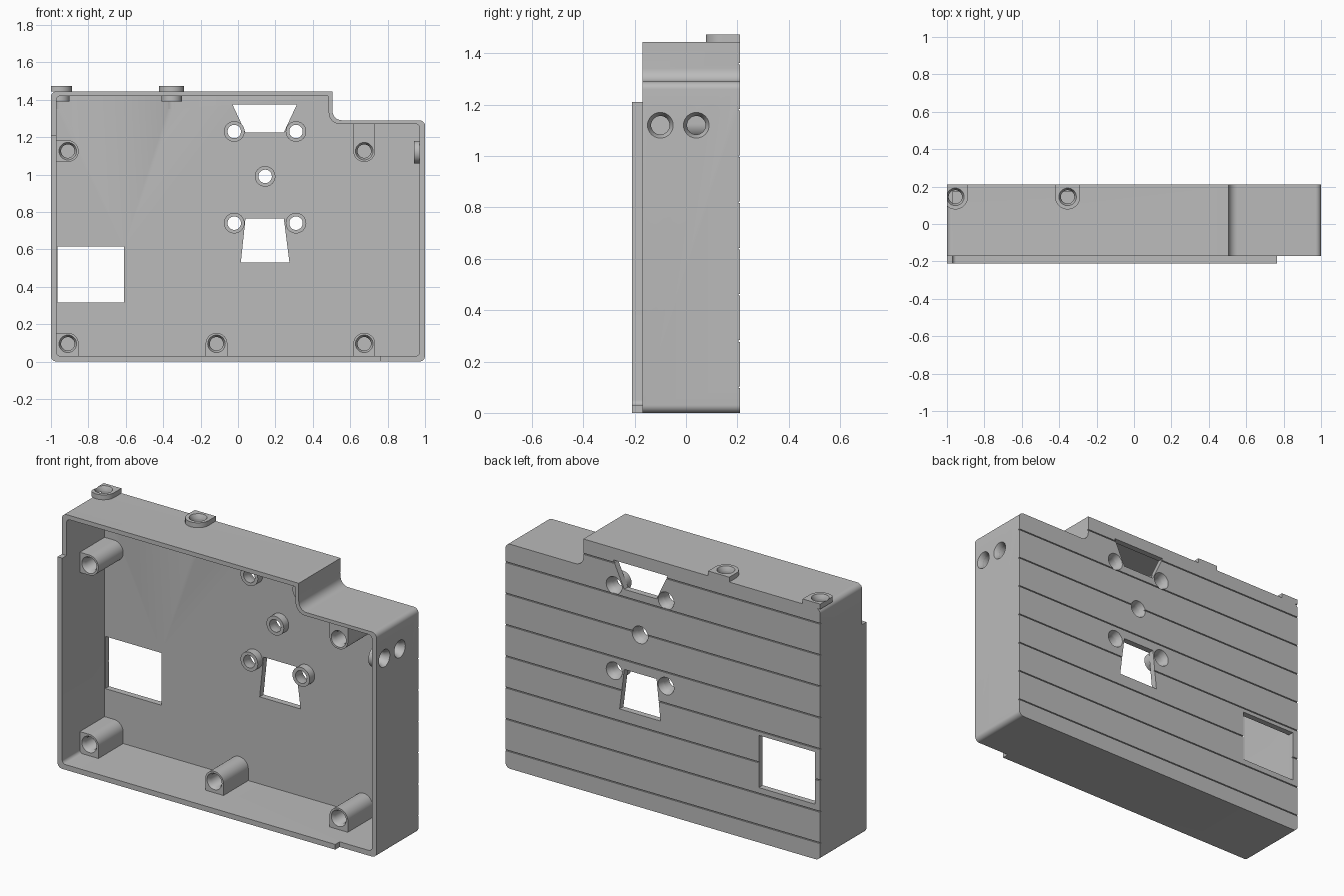
import bpy, bmesh, math
from mathutils import Vector

cube = bpy.data.objects.get("Cube")
if cube:
    bpy.data.objects.remove(cube, do_unlink=True)

grey = bpy.data.materials.new("plain grey")
grey.use_nodes = True
grey.diffuse_color = (0.5, 0.5, 0.5, 1)
grey.node_tree.nodes["Principled BSDF"].inputs["Base Color"].default_value = (0.5, 0.5, 0.5, 1)

PLACE = {
    "x": lambda a, b, d: (d, a, b),
    "y": lambda a, b, d: (a, d, b),
    "z": lambda a, b, d: (a, b, d),
}


def solid(name, axis, layers):
    """Closed solid lofted through (depth, outline) layers along an axis."""
    bm = bmesh.new()
    rings = [[bm.verts.new(PLACE[axis](a, b, d)) for a, b in pts] for d, pts in layers]
    n = len(rings[0])
    for low, high in zip(rings, rings[1:]):
        for i in range(n):
            j = (i + 1) % n
            bm.faces.new((low[i], low[j], high[j], high[i]))
    bm.faces.new(rings[0])
    bm.faces.new(rings[-1])
    bmesh.ops.recalc_face_normals(bm, faces=bm.faces)
    mesh = bpy.data.meshes.new(name)
    bm.to_mesh(mesh)
    bm.free()
    mesh.materials.append(grey)
    ob = bpy.data.objects.new(name, mesh)
    bpy.context.collection.objects.link(ob)
    return ob


def prism(name, axis, pts, d0, d1):
    return solid(name, axis, [(d0, pts), (d1, pts)])


def rect(a0, b0, a1, b1):
    return [(a0, b0), (a1, b0), (a1, b1), (a0, b1)]


def arc(a, b, r, start=0, end=360, steps=32):
    count = steps if end - start == 360 else steps + 1
    angles = [math.radians(start + (end - start) * i / steps) for i in range(count)]
    return [(a + r * math.cos(t), b + r * math.sin(t)) for t in angles]


def rounded(corners):
    """Right-angled outline from (a, b, radius) corners."""
    out = []
    for i, (a, b, r) in enumerate(corners):
        p = Vector((a, b))
        if r == 0:
            out.append((a, b))
            continue
        back = (Vector(corners[i - 1][:2]) - p).normalized()
        ahead = (Vector(corners[(i + 1) % len(corners)][:2]) - p).normalized()
        centre = p + r * (back + ahead)
        for k in range(9):
            t = math.pi / 2 * k / 8
            q = centre - r * (ahead * math.cos(t) + back * math.sin(t))
            out.append((q.x, q.y))
    return out


def cut(targets, cutter):
    """Subtract a cutter from each target, then discard it."""
    for ob in targets:
        mod = ob.modifiers.new("cut", "BOOLEAN")
        mod.operation = "DIFFERENCE"
        mod.solver = "EXACT"
        mod.object = cutter
        bpy.context.view_layer.objects.active = ob
        bpy.ops.object.modifier_apply(modifier=mod.name)
    bpy.data.objects.remove(cutter, do_unlink=True)


def bore(axis, a, b, steps):
    return solid("bore", axis, [(d, arc(a, b, r)) for d, r in steps])


parts = []


def part(ob):
    parts.append(ob)
    return ob


# Open-fronted case with a notched top corner
FLOOR = 0.175
case = part(prism("case", "y", rounded([
    (-1, 0, .03), (1, 0, .03), (1, 1.29, .03),
    (.505, 1.29, .05), (.505, 1.445, 0), (-1, 1.445, .03)]), -.21, .21))
cut([case], prism("cavity", "y", rounded([
    (-.97, .03, .02), (.97, .03, .02), (.97, 1.27, .02),
    (.485, 1.27, .06), (.485, 1.42, .01), (-.97, 1.42, .02)]), -.3, FLOOR))

# Raised lip remains only along one side and most of the bottom
cut([case], prism("lip_step", "y", [
    (-1.1, 1.21), (.765, 1.21), (.765, -.1),
    (1.1, -.1), (1.1, 1.6), (-1.1, 1.6)], -.3, -.17))

# Openings in the back panel
for outline in (
    rect(-.966, .315, -.61, .615),
    [(.04, 1.225), (.245, 1.225), (.315, 1.375), (-.03, 1.375)],
    [(.015, .53), (.275, .53), (.245, .765), (.04, .765)],
):
    cut([case], prism("opening", "y", outline, .1, .3))

# Fine grooves across the back
for i in range(8):
    z = .10 + .18 * i
    cut([case], prism("groove", "y", rect(-1.1, z - .003, 1.1, z + .003), .204, .3))

# Screw posts, each running into the nearest wall
R = .058
TOP, LOW, SIDE = 1.28, .015, -.985


def post_outline(x, z, kind):
    if kind == "down":
        return arc(x, z, R, 0, 180) + [(x - R, LOW), (x + R, LOW)]
    if kind == "up":
        return arc(x, z, R, 180, 360) + [(x + R, TOP), (x - R, TOP)]
    if kind == "side":
        return arc(x, z, R, -90, 90) + [(SIDE, z + R), (SIDE, z - R)]
    return arc(x, z, R, 0, 90) + [(SIDE, z + R), (SIDE, LOW), (x + R, LOW)]


for name, x, z, kind in (
    ("lower_right_post", -.91, .095, "corner"),
    ("lower_middle_post", -.115, .095, "down"),
    ("lower_left_post", .675, .095, "down"),
    ("upper_right_post", -.91, 1.125, "side"),
    ("upper_left_post", .675, 1.125, "up"),
):
    post = part(prism(name, "y", post_outline(x, z, kind), -.05, FLOOR + .01))
    cut([post], bore("y", x, z, [(-.07, .051), (-.05, .047), (-.03, .036), (.15, .036)]))

# Ring standoffs with countersunk holes through the back
for x, z in ((-.02, 1.23), (.31, 1.23), (.145, .99), (-.02, .74), (.31, .74)):
    ring = part(prism("ring_standoff", "y", arc(x, z, .055), .13, FLOOR + .01))
    cut([case, ring], bore("y", x, z, [(.08, .036), (.17, .036), (.21, .05), (.25, .064)]))

# Two sockets in the left wall
for y in (-.10, .04):
    boss = part(prism("side_socket", "x", arc(y, 1.12, .06), .94, .98))
    cut([case, boss], bore("x", y, 1.12, [(.9, .036), (.975, .036), (1, .05), (1.03, .062)]))

# Two screw tabs on top, with bosses beneath
for x in (-.955, -.355):
    def tab_outline(r, edge, back):
        pts = arc(x, .145, r, 180, 360) + [(x + r, back), (x - r, back)]
        return [(max(a, edge), b) for a, b in pts]
    tab = part(prism("top_tab", "z", tab_outline(.067, -1, .21), 1.443, 1.473))
    under = part(prism("tab_boss", "z", tab_outline(.055, -.975, .18), 1.39, 1.43))
    cut([case, tab, under], bore("z", x, .145, [
        (1.35, .036), (1.45, .036), (1.473, .047), (1.5, .06)]))

# Smooth curved surfaces, keep hard edges
for ob in bpy.context.view_layer.objects:
    ob.select_set(ob in parts)
bpy.context.view_layer.objects.active = case
bpy.ops.object.shade_smooth_by_angle()
